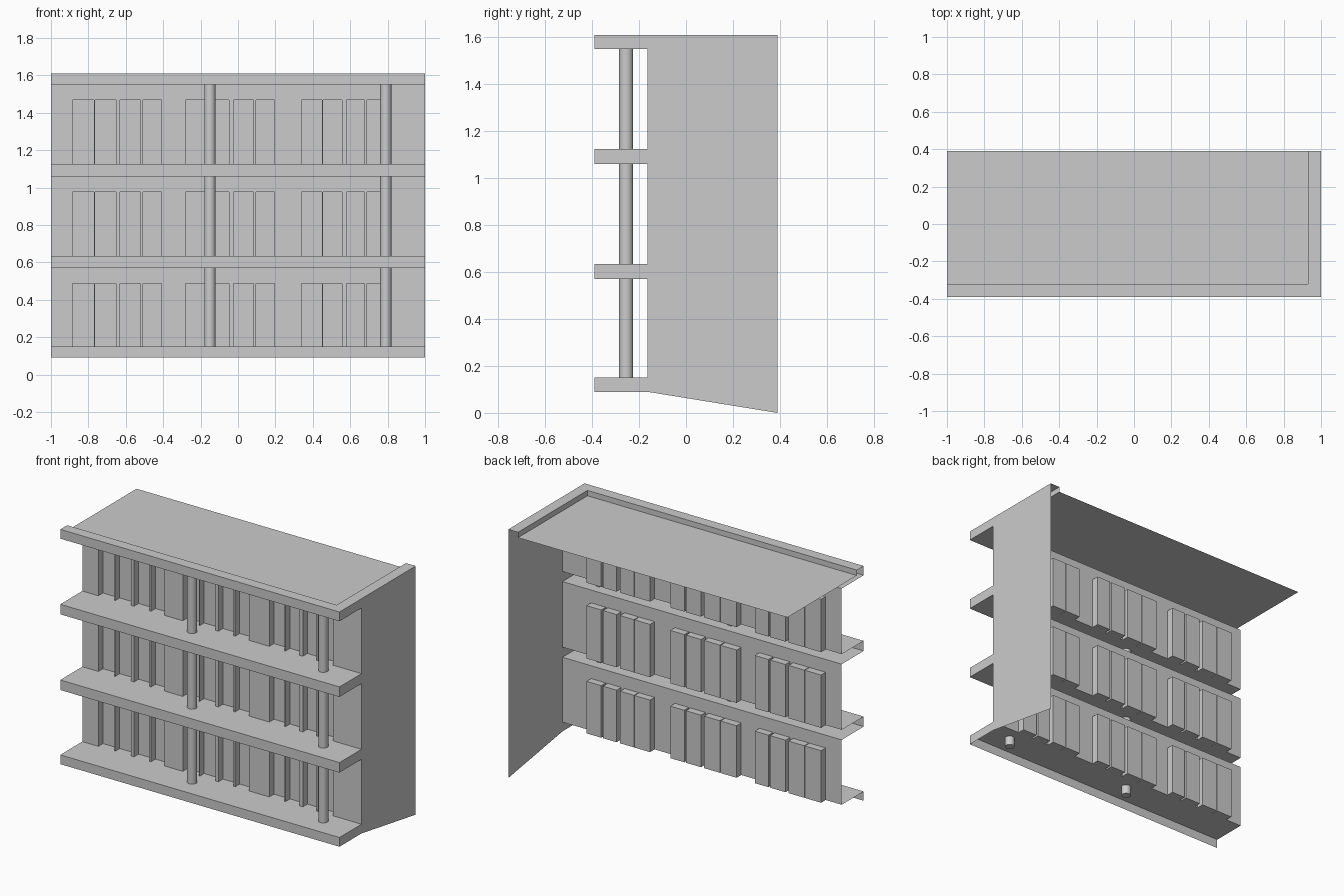
import bpy, bmesh

if "Cube" in bpy.data.objects:
    bpy.data.objects.remove(bpy.data.objects["Cube"])

FRONT, WALL, BACK = -0.39, -0.165, 0.39
RECESS = WALL + 0.047                       # back plane of the window recesses
SLABS = [(0.09, 0.15), (0.57, 0.635), (1.06, 1.125), (1.55, 1.61)]
TOP, ROOF = 1.61, 1.575
PX, PY = 0.93, -0.32                        # inner edges of the parapet


def surface(name, faces):
    """Make one object from a list of polygons."""
    bm = bmesh.new()
    for pts in faces:
        bm.faces.new([bm.verts.new(p) for p in pts])
    bmesh.ops.remove_doubles(bm, verts=bm.verts, dist=1e-5)
    me = bpy.data.meshes.new(name)
    bm.to_mesh(me)
    bm.free()
    ob = bpy.data.objects.new(name, me)
    bpy.context.collection.objects.link(ob)
    return ob


def sweep_x(profile):
    """Quads from a (y, z) profile stretched over the full width."""
    return [[(-1, *p), (1, *p), (1, *q), (-1, *q)]
            for p, q in zip(profile, profile[1:])]


def upright(path, z0, z1):
    """Vertical quads along an (x, y) path."""
    return [[(*p, z0), (*q, z0), (*q, z1), (*p, z1)]
            for p, q in zip(path, path[1:])]


# Balcony slabs: hollow, open towards the back
for i, (b, t) in enumerate(SLABS):
    prof = [(WALL, b), (FRONT, b), (FRONT, t), (WALL, t)]
    if i == 0:
        prof = prof[1:]                     # lowest slab has no underside
    if i == 3:
        prof = prof[:3]                     # top slab carries the parapet
    surface(f"balcony_slab_{i}", sweep_x(prof))

# Parapet along the front and right, and the sunken roof
surface("parapet", [
    [(-1, FRONT, TOP), (1, FRONT, TOP), (PX, PY, TOP), (-1, PY, TOP)],
    [(1, FRONT, TOP), (1, BACK, TOP), (PX, BACK, TOP), (PX, PY, TOP)],
    [(-1, PY, TOP), (PX, PY, TOP), (PX, PY, ROOF), (-1, PY, ROOF)],
    [(PX, PY, TOP), (PX, BACK, TOP), (PX, BACK, ROOF), (PX, PY, ROOF)],
])
surface("roof", [[(-1, PY, ROOF), (PX, PY, ROOF), (PX, BACK, ROOF), (-1, BACK, ROOF)]])

# Right side wall with the slab ends in one outline
outline = [(FRONT, 0.09), (WALL, 0.09), (BACK, 0), (BACK, TOP), (FRONT, TOP)]
for (b0, t0), (b1, t1) in reversed(list(zip(SLABS, SLABS[1:]))):
    outline += [(FRONT, b1), (WALL, b1), (WALL, t0), (FRONT, t0)]
surface("side_wall", [[(1, *p) for p in outline]])

# Window recesses: three groups of four
groups = [
    [(-0.885, -0.77), (-0.765, -0.652), (-0.63, -0.52), (-0.508, -0.41)],
    [(-0.28, -0.165), (-0.16, -0.047), (-0.025, 0.083), (0.095, 0.195)],
    [(0.34, 0.45), (0.455, 0.555), (0.58, 0.677), (0.69, 0.795)],
]
windows = [w for g in groups for w in g]
path = [(-1, WALL)]
for a, b in windows:
    path += [(a, WALL), (a, RECESS), (b, RECESS), (b, WALL)]
path.append((1, WALL))

# Facade wall on each floor, with the recess floors and tops
for i in range(3):
    z0, z1 = SLABS[i][1], SLABS[i + 1][0]
    zw = z1 - 0.083
    faces = upright(path, z0, zw)
    faces += upright([(-1, WALL), (1, WALL)], zw, z1)
    for a, b in windows:
        faces.append([(a, WALL, z0), (b, WALL, z0), (b, RECESS, z0), (a, RECESS, z0)])
        faces.append([(a, RECESS, zw), (b, RECESS, zw), (b, WALL, zw), (a, WALL, zw)])
    surface(f"facade_wall_{i}", faces)

# Round columns through all floors
for i, x in enumerate((-0.15, 0.79)):
    bpy.ops.mesh.primitive_cylinder_add(vertices=24, radius=0.03, depth=1.47,
                                        location=(x, -0.255, 0.09 + 0.735))
    bpy.context.object.name = f"column_{i}"
    bpy.ops.object.shade_smooth_by_angle()
